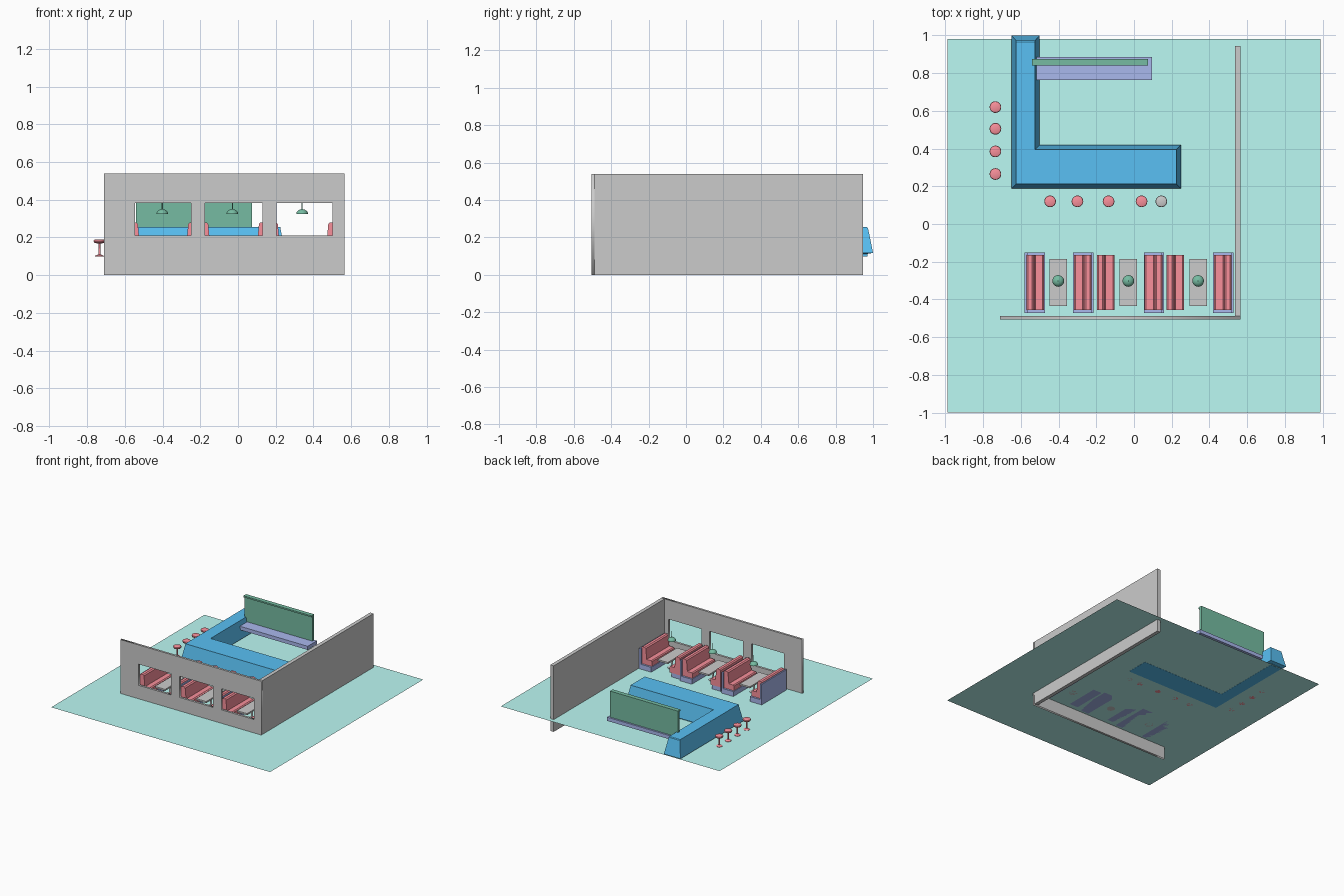
import bpy, bmesh, math
from mathutils import Matrix, Vector

if "Cube" in bpy.data.objects:
    bpy.data.objects.remove(bpy.data.objects["Cube"])

FLOOR = 0.10


def material(name, rgb):
    m = bpy.data.materials.new(name)
    m.diffuse_color = (*rgb, 1)
    m.use_nodes = True
    m.node_tree.nodes["Principled BSDF"].inputs["Base Color"].default_value = m.diffuse_color
    return m


TEAL = material("teal", (0.5, 0.95, 0.9))
BLUE = material("blue", (0.1, 0.53, 0.9))
RED = material("red", (0.95, 0.28, 0.33))
GREEN = material("green", (0.18, 0.5, 0.36))
PURPLE = material("purple", (0.4, 0.48, 0.85))


def finish(name, bm, mat=None, smooth=False):
    bmesh.ops.recalc_face_normals(bm, faces=bm.faces)
    me = bpy.data.meshes.new(name)
    bm.to_mesh(me)
    bm.free()
    ob = bpy.data.objects.new(name, me)
    bpy.context.collection.objects.link(ob)
    if mat:
        me.materials.append(mat)
    if smooth:
        bpy.ops.object.select_all(action='DESELECT')
        ob.select_set(True)
        bpy.context.view_layer.objects.active = ob
        bpy.ops.object.shade_smooth_by_angle(angle=math.radians(35))
    return ob


def box(name, x, y, z, mat=None):
    bm = bmesh.new()
    size = (x[1] - x[0], y[1] - y[0], z[1] - z[0])
    mid = ((x[0] + x[1]) / 2, (y[0] + y[1]) / 2, (z[0] + z[1]) / 2)
    bmesh.ops.create_cube(bm, size=1, matrix=Matrix.Translation(mid) @ Matrix.Diagonal((*size, 1)))
    return finish(name, bm, mat)


def lathe(name, profile, loc, mat=None, steps=20):
    """Spin a (radius, z) profile around the vertical axis."""
    bm = bmesh.new()
    vs = [bm.verts.new((r, 0, z)) for r, z in profile]
    es = [bm.edges.new(p) for p in zip(vs, vs[1:])]
    bmesh.ops.spin(bm, geom=vs + es, cent=(0, 0, 0), axis=(0, 0, 1),
                   angle=math.tau, steps=steps)
    bmesh.ops.remove_doubles(bm, verts=bm.verts, dist=1e-5)
    bmesh.ops.translate(bm, verts=bm.verts, vec=(*loc, 0))
    return finish(name, bm, mat, True)


def extrude_y(name, profile, back, side, y, mat):
    """Extrude a (depth, z) bench profile along y; side is the facing in x."""
    bm = bmesh.new()
    f = bm.faces.new([bm.verts.new((back + side * u, y[0], z)) for u, z in profile])
    r = bmesh.ops.extrude_face_region(bm, geom=[f])
    bmesh.ops.translate(bm, vec=(0, y[1] - y[0], 0),
                        verts=[g for g in r["geom"] if isinstance(g, bmesh.types.BMVert)])
    return finish(name, bm, mat)


# Floor sheet
bm = bmesh.new()
bmesh.ops.create_grid(bm, x_segments=1, y_segments=1, size=0.5,
                      matrix=Matrix.Translation((0, -0.01, FLOOR)) @ Matrix.Diagonal((1.98, 1.98, 1, 1)))
finish("floor", bm, TEAL)

# Front wall: flat outline with three window holes, extruded
cu = bpy.data.curves.new("front_wall", 'CURVE')
cu.dimensions = '2D'
cu.fill_mode = 'BOTH'
cu.extrude = 0.009
for x0, x1, z0, z1 in [(-0.71, 0.565, 0, 0.54), (-0.545, -0.25, 0.21, 0.383),
                       (-0.175, 0.13, 0.21, 0.383), (0.203, 0.5, 0.21, 0.383)]:
    s = cu.splines.new('POLY')
    s.points.add(3)
    for p, c in zip(s.points, [(x0, z0), (x1, z0), (x1, z1), (x0, z1)]):
        p.co = (*c, 0, 1)
    s.use_cyclic_u = True
wall = bpy.data.objects.new("front_wall", cu)
wall.rotation_euler.x = math.pi / 2
wall.location.y = -0.497
bpy.context.collection.objects.link(wall)
bpy.context.view_layer.objects.active = wall
wall.select_set(True)
bpy.ops.object.convert(target='MESH')

# Side wall
box("side_wall", (0.535, 0.565), (-0.488, 0.945), (0, 0.54))

# L-shaped counter: stacked, inset outlines
bm = bmesh.new()
rings = []
for i, z in [(0.03, FLOOR - 0.001), (0.03, 0.112), (0, 0.117), (0.027, 0.25), (0.034, 0.255)]:
    k = min(i, 0.025)
    pts = [(-0.65 + k, 0.187 + k), (0.25 - k, 0.187 + k), (0.25 - k, 0.42 - k),
           (-0.5 - k, 0.42 - k), (-0.5 - k, 1 - i), (-0.65 + k, 1 - i)]
    rings.append([bm.verts.new((x, y, z)) for x, y in pts])
for a, b in zip(rings, rings[1:]):
    for j in range(6):
        n = (j + 1) % 6
        bm.faces.new((a[j], a[n], b[n], b[j]))
bm.faces.new(rings[0])
bm.faces.new(rings[-1])
finish("counter", bm, BLUE)

# Back shelf and menu board with a top lip
box("back_shelf", (-0.52, 0.095), (0.765, 0.885), (0.185, 0.215), PURPLE)
box("board", (-0.54, 0.075), (0.855, 0.875), (0.217, 0.43), GREEN)
box("board_lip", (-0.54, 0.075), (0.84, 0.855), (0.418, 0.43), GREEN)

# Stools
STOOL = [(0, 0.1), (0.023, 0.1), (0.023, 0.103), (0.006, 0.11), (0.005, 0.168), (0.02, 0.17),
         (0.028, 0.173), (0.031, 0.18), (0.029, 0.187), (0.022, 0.19), (0, 0.19)]
spots = [(-0.735, y) for y in (0.62, 0.505, 0.385, 0.265)]
spots += [(x, 0.12) for x in (-0.445, -0.30, -0.135, 0.04)]
for n, p in enumerate(spots):
    lathe(f"stool_{n + 1}", STOOL, p, RED)
lathe("spare_stool", STOOL, (0.145, 0.12))

# Tables and hanging lamps
TABLE_LEG = [(0, 0.1), (0.032, 0.1), (0.032, 0.104), (0.008, 0.112), (0.007, 0.19)]
LAMP = [(0, 0.347), (0.006, 0.345)]
LAMP = [(0.028, 0.325)] + [(0.031 * math.cos(a), 0.325 + 0.025 * math.sin(a))
                           for a in [math.radians(15 * i) for i in range(6)]]
LAMP = [(0, 0.328)] + LAMP + [(0.003, 0.35), (0.003, 0.4), (0, 0.4)]
for n, x in enumerate((-0.402, -0.03, 0.34)):
    box(f"table_top_{n + 1}", (x - 0.046, x + 0.046), (-0.434, -0.185), (0.187, 0.2))
    lathe(f"table_leg_{n + 1}", TABLE_LEG, (x, -0.305))
    lathe(f"lamp_{n + 1}", LAMP, (x, -0.302), GREEN)

# Booth benches: padded seat profile, framed or on a plain plinth
SEAT = [(0, 0.135), (0, 0.272), (0.008, 0.28), (0.03, 0.28), (0.039, 0.272), (0.047, 0.185),
        (0.086, 0.185), (0.093, 0.178), (0.093, 0.135)]
FRAME = [(-0.01, 0.1), (-0.01, 0.268), (0.004, 0.268), (0.004, 0.14), (0.098, 0.14), (0.098, 0.1)]
PLINTH = [(0.003, 0.1), (0.003, 0.136), (0.08, 0.136), (0.08, 0.1)]
for n, (back, side, framed) in enumerate([(-0.57, 1, True), (-0.225, -1, True), (-0.197, 1, False),
                                          (0.15, -1, True), (0.172, 1, False), (0.518, -1, True)]):
    extrude_y(f"bench_pad_{n + 1}", SEAT, back, side, (-0.457, -0.165), RED)
    if framed:
        extrude_y(f"bench_frame_{n + 1}", FRAME, back, side, (-0.472, -0.15), PURPLE)
    else:
        extrude_y(f"bench_plinth_{n + 1}", PLINTH, back, side, (-0.45, -0.17), PURPLE)
